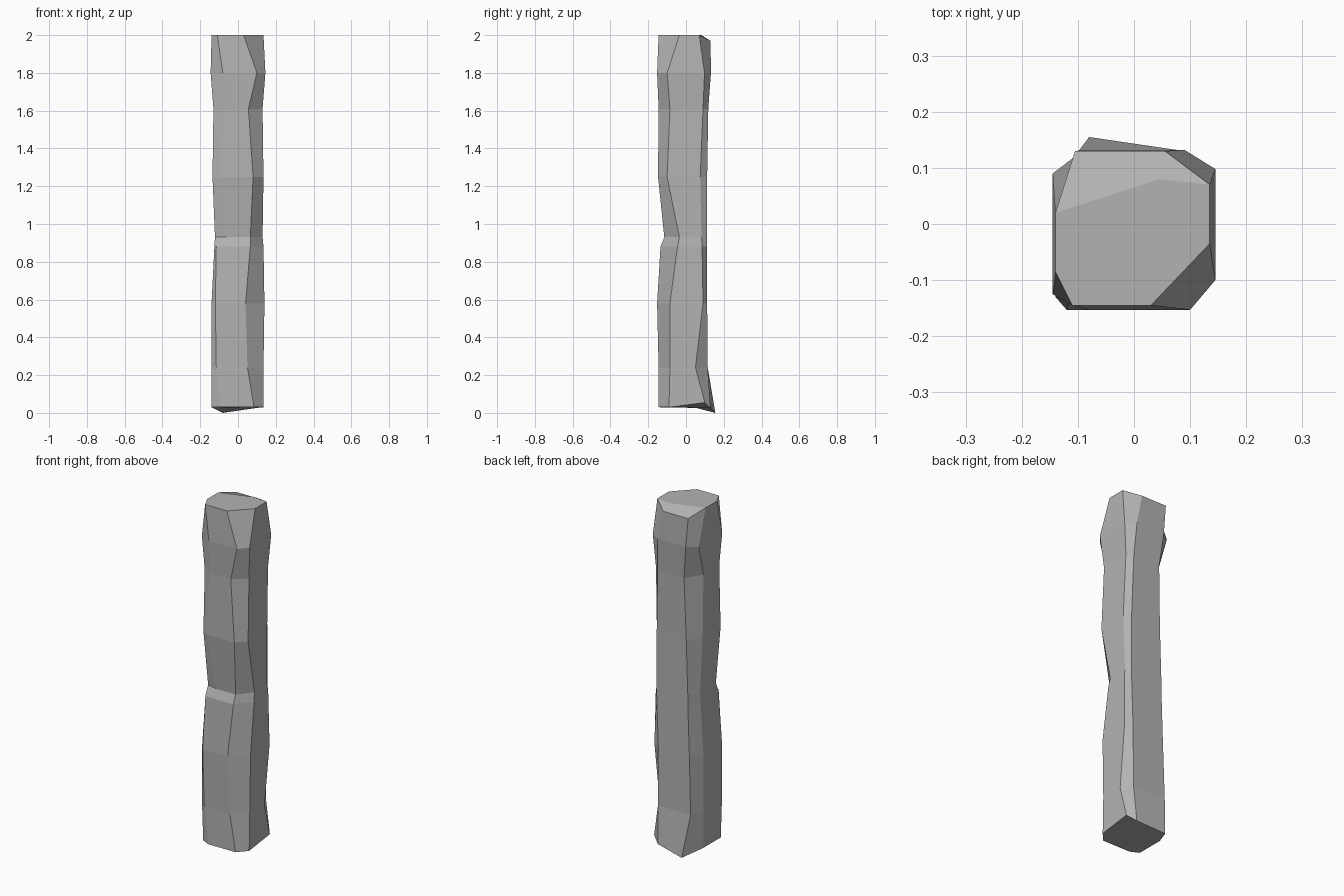
import bpy, bmesh

# Eight-cornered stone post: each ring is a box outline with uneven chamfers.
# z, left x, right x, front y, back y, then chamfer cuts:
# front-left x, y; front-right x, y; back-right x, y; back-left x, y
RINGS = [
    (0.03, -.14, .135, -.145, .13, -.09, -.12, .085, -.09, .09, .10, -.08, .04),
    (0.24, -.14, .135, -.145, .115, -.115, -.13, .05, -.085, .10, .05, -.11, .04),
    (0.58, -.14, .14, -.153, .112, -.12, -.13, .04, -.085, .10, .09, -.10, .04),
    (0.88, -.125, .135, -.135, .112, -.115, -.12, .065, -.045, .11, .085, -.09, .045),
    (0.93, -.122, .13, -.115, .112, -.06, -.10, .065, -.035, .11, .082, -.09, .045),
    (1.25, -.135, .135, -.148, .112, -.10, -.125, .08, -.10, .11, .075, -.08, .04),
    (1.61, -.13, .13, -.145, .118, -.08, -.12, .055, -.085, .10, .09, -.07, .025),
    (1.80, -.145, .145, -.153, .132, -.08, -.125, .10, -.10, .09, .098, -.09, .09),
    (2.00, -.14, .135, -.145, .13, -.11, -.085, .03, -.035, .055, .07, -.105, .02),
]


def corners(z, xl, xr, yf, yb, flx, fly, frx, fry, brx, bry, blx, bly):
    return [(flx, yf, z), (frx, yf, z), (xr, fry, z), (xr, bry, z),
            (brx, yb, z), (blx, yb, z), (xl, bly, z), (xl, fly, z)]


bm = bmesh.new()
loops = [[bm.verts.new(p) for p in corners(*r)] for r in RINGS]

# Faceted sides
for low, high in zip(loops, loops[1:]):
    for i in range(8):
        j = (i + 1) % 8
        bm.faces.new((low[i], low[j], high[j], high[i]))

# Slanted foot with one long back corner
foot, top = loops[0], loops[-1]
foot[5].co = (-.08, .155, 0)
foot[4].co.z = .025
foot[3].co.z = .055
bm.faces.new(foot[::-1])

# Top with a worn, sloping back edge
for v in (top[4], top[5]):
    v.co.z = 1.97
peak = bm.verts.new((.045, .08, 2.0))
bm.faces.new((top[6], top[7], top[0], top[1], top[2], top[3], peak))
bm.faces.new((top[3], top[4], top[5], top[6], peak))
bmesh.ops.recalc_face_normals(bm, faces=bm.faces)

mesh = bpy.data.meshes.new("stone_post")
bm.to_mesh(mesh)
bm.free()
post = bpy.data.objects.new("stone_post", mesh)
bpy.context.collection.objects.link(post)

stone = bpy.data.materials.new("grey_stone")
stone.diffuse_color = (0.45, 0.45, 0.45, 1)
mesh.materials.append(stone)
